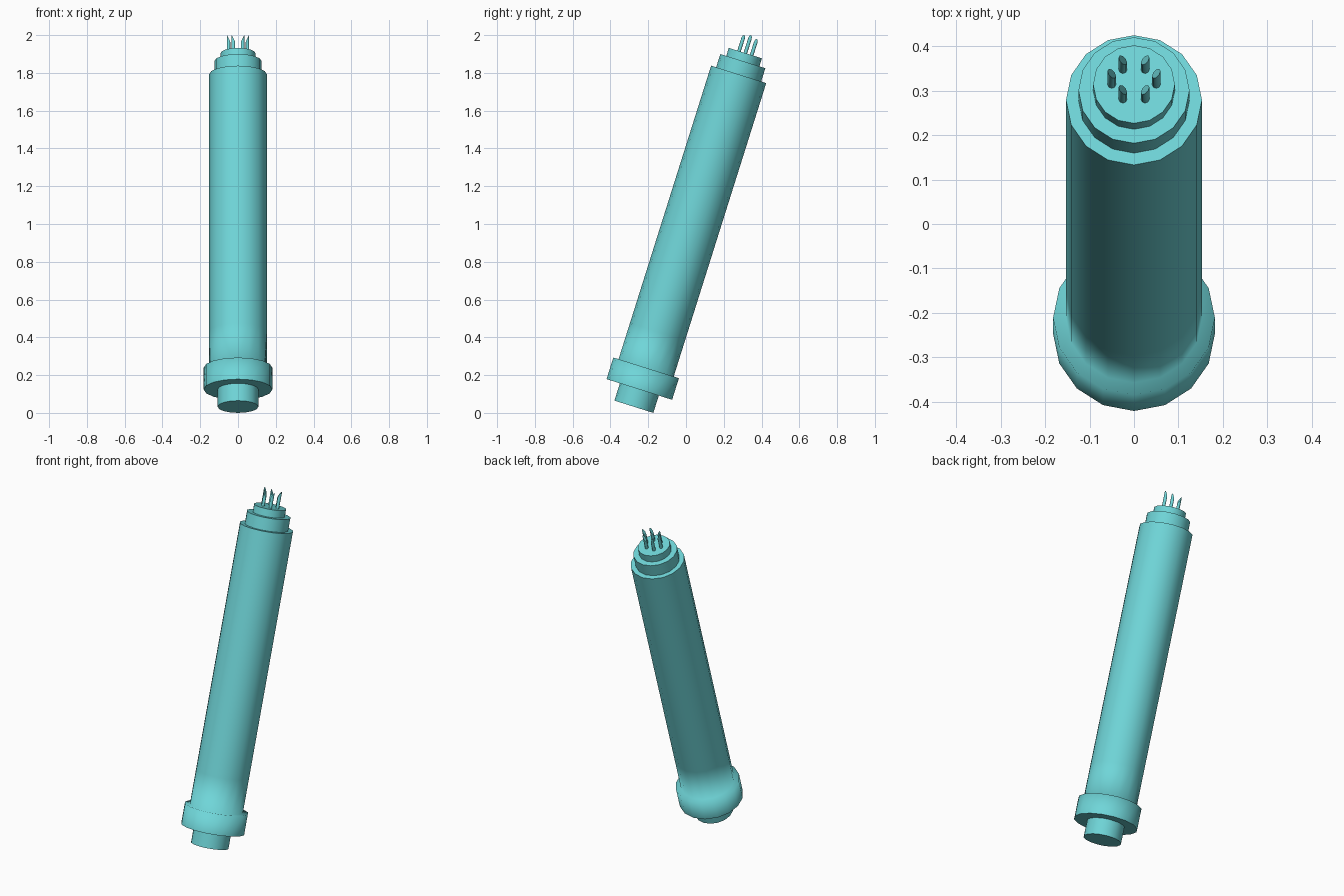
import bpy, bmesh, math
from mathutils import Matrix, Vector

if "Cube" in bpy.data.objects:
    bpy.data.objects.remove(bpy.data.objects["Cube"], do_unlink=True)

# The single colour
teal = bpy.data.materials.new("teal")
teal.use_nodes = True
COLOUR = (0.16, 0.67, 0.69, 1)
teal.diffuse_color = COLOUR
teal.node_tree.nodes["Principled BSDF"].inputs["Base Color"].default_value = COLOUR

# The whole part leans backwards about its base
LEAN = Matrix.Translation((0, -0.276, 0.0325)) @ Matrix.Rotation(math.radians(-17.5), 4, "X")


def lathe(name, profile, sides=16, soft=(), centre=(0, 0), slant=0):
    """Spin (radius, height) points; rings listed in soft stay smooth.
    slant cuts the last ring obliquely, lowering its inner side."""
    bm = bmesh.new()
    rings = []
    for r, h in profile:
        ring = []
        for i in range(sides):
            a = math.tau * i / sides
            ring.append(bm.verts.new((centre[0] + r * math.cos(a), centre[1] + r * math.sin(a), h)))
        rings.append(ring)
    for low, high in zip(rings, rings[1:]):
        for i in range(sides):
            j = (i + 1) % sides
            bm.faces.new((low[i], low[j], high[j], high[i])).smooth = True
    bm.faces.new(rings[0][::-1])
    bm.faces.new(rings[-1])
    for k, ring in enumerate(rings):
        if k not in soft:
            for i in range(sides):
                bm.edges.get((ring[i], ring[(i + 1) % sides])).smooth = False
    if slant:
        side = math.copysign(1, centre[0])
        radius = profile[-1][0]
        for v in rings[-1]:
            v.co.z -= slant * (radius - side * (v.co.x - centre[0])) / (2 * radius)
    mesh = bpy.data.meshes.new(name)
    bm.to_mesh(mesh)
    bm.free()
    mesh.materials.append(teal)
    obj = bpy.data.objects.new(name, mesh)
    obj.matrix_world = LEAN
    bpy.context.collection.objects.link(obj)
    return obj


# Heights along the axis
COLLAR, COLLAR_TOP, BODY_TOP = 0.096, 0.216, 1.845
STEP_1 = BODY_TOP + 0.0735
STEP_2 = STEP_1 + 0.0445

lathe("base_stem", [(0.108, 0), (0.108, COLLAR + 0.01)])

# Collar blends softly into the long tube
lathe("tube_and_collar", [
    (0.182, COLLAR), (0.182, COLLAR_TOP), (0.153, COLLAR_TOP),
    (0.153, COLLAR_TOP + 0.2), (0.153, BODY_TOP - 0.2), (0.153, BODY_TOP),
], soft=(1, 2, 3, 4))

# Stepped head
lathe("head_lower_step", [(0.125, BODY_TOP - 0.01), (0.125, STEP_1)])
lathe("head_upper_step", [(0.092, STEP_1 - 0.01), (0.092, STEP_2)])

# Six contact pins with oblique tips
for side_name, s in (("left", 1), ("right", -1)):
    for place, x, y, length in (("front", 0.025, -0.035, 0.09),
                                ("middle", 0.05, 0, 0.1),
                                ("back", 0.025, 0.035, 0.09)):
        lathe(f"pin_{place}_{side_name}",
              [(0.0095, STEP_2 - 0.01), (0.0095, STEP_2 + length)],
              sides=8, centre=(s * x, y), slant=0.04)
